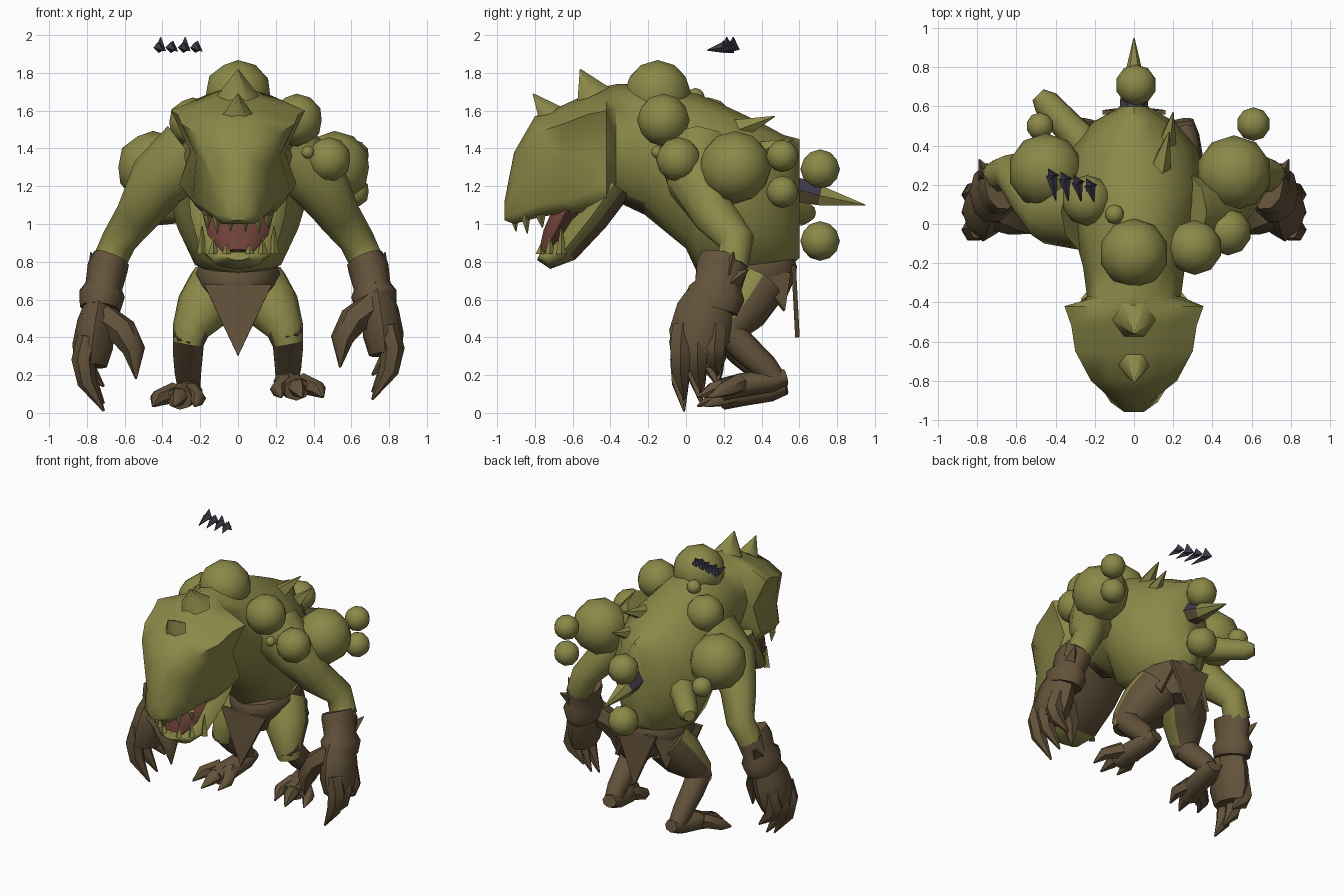
import bpy
import bmesh
from math import cos, sin, tau, radians
from mathutils import Vector, Matrix

cube = bpy.data.objects.get("Cube")
if cube:
    bpy.data.objects.remove(cube)


def material(name, color):
    mat = bpy.data.materials.new(name)
    mat.use_nodes = True
    mat.diffuse_color = (*color, 1)
    mat.node_tree.nodes["Principled BSDF"].inputs["Base Color"].default_value = (*color, 1)
    return mat


GREEN = material("olive skin", (.26, .25, .065))
BROWN = material("brown hide", (.125, .085, .043))
RED = material("mouth red", (.16, .055, .042))
DARK = material("dark purple", (.05, .045, .07))


def finish(name, bm, mats, rule=None, angle=55):
    bmesh.ops.recalc_face_normals(bm, faces=bm.faces[:])
    if rule:
        for face in bm.faces:
            face.material_index = rule(face.calc_center_median(), face.normal)
    mesh = bpy.data.meshes.new(name)
    bm.to_mesh(mesh)
    bm.free()
    obj = bpy.data.objects.new(name, mesh)
    bpy.context.collection.objects.link(obj)
    for mat in mats:
        mesh.materials.append(mat)
    bpy.ops.object.select_all(action='DESELECT')
    obj.select_set(True)
    bpy.context.view_layer.objects.active = obj
    bpy.ops.object.shade_smooth_by_angle(angle=radians(angle))
    return obj


def loft(name, rings, mats, rule=None):
    """Skin a list of point rings and cap both ends."""
    bm = bmesh.new()
    loops = [[bm.verts.new(p) for p in ring] for ring in rings]
    n = len(loops[0])
    for a, b in zip(loops, loops[1:]):
        for i in range(n):
            j = (i + 1) % n
            bm.faces.new((a[i], a[j], b[j], b[i]))
    bm.faces.new(loops[0])
    bm.faces.new(loops[-1])
    return finish(name, bm, mats, rule)


def tube(name, points, mats, sides=8, flat=(1, 1), rule=None):
    """Tapered tube through (x, y, z, radius) points."""
    centers = [Vector(p[:3]) for p in points]
    rings = []
    for i, c in enumerate(centers):
        t = (centers[min(i + 1, len(centers) - 1)] - centers[max(i - 1, 0)]).normalized()
        ref = Vector((0, 1, 0)) if abs(t.x) > .85 else Vector((1, 0, 0))
        u = (ref - t * ref.dot(t)).normalized()
        v = t.cross(u)
        r = points[i][3]
        rings.append([c + u * (r * flat[0] * cos(tau * k / sides))
                      + v * (r * flat[1] * sin(tau * k / sides)) for k in range(sides)])
    return loft(name, rings, mats, rule)


def spike(name, base, tip, radius, mat=GREEN, sides=5):
    return tube(name, [(*base, radius), (*tip, .003)], [mat], sides)


def ball(name, center, radius, mat=GREEN, scale=(1, 1, 1)):
    bm = bmesh.new()
    bmesh.ops.create_icosphere(bm, subdivisions=2, radius=radius,
                               matrix=Matrix.Translation(center) @ Matrix.Diagonal((*scale, 1)))
    return finish(name, bm, [mat])


def flap(name, a, b, tip):
    """Thin triangular piece of hide."""
    bm = bmesh.new()
    pts = [Vector(p) for p in (a, b, tip)]
    n = (pts[1] - pts[0]).cross(pts[2] - pts[0]).normalized() * .012
    front, back = [[bm.verts.new(p + o) for p in pts] for o in (n, -n)]
    bm.faces.new(front)
    bm.faces.new(back)
    for i in range(3):
        j = (i + 1) % 3
        bm.faces.new((front[i], front[j], back[j], back[i]))
    return finish(name, bm, [BROWN])


def mirrored_ring(y, side):
    return [(x, y, z) for x, z in side] + [(-x, y, z) for x, z in reversed(side[1:-1])]


# Head sections: y, top, brow x z, hollow x z, cheek x z, bottom
rings = []
for y, top, bx, bz, hx, hz, cx, cz, bot in [
        (-.96, 1.12, .03, 1.1, .05, 1.07, .05, 1.04, 1.02),
        (-.91, 1.38, .08, 1.33, .1, 1.18, .12, 1.05, 1.0),
        (-.8, 1.57, .22, 1.48, .17, 1.3, .19, 1.1, 1.03),
        (-.65, 1.63, .3, 1.53, .22, 1.36, .24, 1.12, 1.06),
        (-.52, 1.69, .32, 1.58, .23, 1.37, .28, 1.17, 1.06),
        (-.42, 1.73, .355, 1.6, .25, 1.38, .31, 1.21, 1.08)]:
    rings.append(mirrored_ring(y, [(0, top), (bx * .5, (top + bz) / 2 + .015), (bx, bz),
                                   (hx, hz), (cx, cz), (cx * .7, bot), (0, bot)]))

# Torso sections: y, top, bottom, half width
half = [(0, 1), (.42, .94), (.78, .8), (1, .52), (.84, .3), (.6, .09), (0, 0)]
for y, top, bot, w in [(-.37, 1.74, 1.12, .24), (-.22, 1.74, 1.05, .26), (0, 1.7, .87, .32),
                       (.06, 1.69, .74, .34), (.22, 1.62, .7, .38), (.39, 1.54, .7, .32),
                       (.52, 1.47, .74, .21), (.6, 1.45, .82, .07)]:
    rings.append(mirrored_ring(y, [(x * w, bot + z * (top - bot)) for x, z in half]))
loft("torso_and_head", rings, [GREEN, BROWN],
     lambda c, n: int(n.z < -.65 and -.42 < c.y < -.2))

# Jaw, mouth and teeth
tube("lower_jaw", [(0, -.38, 1.21, .27), (0, -.5, 1.04, .25), (0, -.64, .865, .2),
                   (0, -.73, .81, .13), (0, -.78, .83, .06)], [GREEN, BROWN], 12, (1, .38),
     lambda c, n: int(n.z < -.3 and abs(n.x) < .7 and c.y > -.6))
tube("mouth_interior", [(0, -.55, 1.1, .19), (0, -.64, 1.06, .19), (0, -.7, .94, .16),
                        (0, -.75, .85, .08)], [RED], 10, (1, .4))
for s in (1, -1):
    for x, y, z in ((.04, -.91, .96), (.11, -.85, .95), (.16, -.77, .98)):
        spike("upper_tooth", (s * x, y, 1.05), (s * x, y + .01, z), .028, sides=4)
    for x, y, z in ((.06, -.77, .89), (.13, -.72, .93), (.19, -.66, .99)):
        spike("lower_tooth", (s * x, y, .84), (s * x, y, z), .028, sides=4)

# Horns on the head and back
spike("snout_horn", (0, -.72, 1.58), (0, -.81, 1.69), .08, sides=6)
spike("crown_horn", (0, -.49, 1.68), (0, -.56, 1.82), .11, sides=6)
spike("back_spike", (.13, .28, 1.5), (.18, .47, 1.57), .06)
spike("back_spike", (.16, .38, 1.38), (.2, .57, 1.45), .06)
tube("tail_spike", [(0, .5, 1.2, .08), (0, .64, 1.17, .07), (0, .71, 1.15, .06),
                    (0, .95, 1.1, .003)], [GREEN, BROWN, DARK], 6,
     rule=lambda c, n: 0 if c.y > .7 else (2 if n.z > .3 else 1))
tube("back_finger", [(-.15, .3, 1.12, .11), (-.34, .5, 1.08, .08), (-.45, .62, 1.06, .07),
                     (-.49, .66, 1.06, .04)], [GREEN])

# Round growths as (x, y, z, radius)
for x, y, z, r in [(0, -.15, 1.69, .178), (.31, -.12, 1.55, .14), (.48, -.04, 1.34, .12),
                   (.51, .26, 1.3, .193), (.61, .51, 1.36, .086), (.61, .51, 1.17, .086),
                   (-.45, .27, 1.3, .193), (-.24, .12, 1.54, .13), (-.48, .5, 1.21, .07),
                   (-.1, .05, 1.67, .05), (.01, .71, 1.29, .105), (.01, .71, .91, .105),
                   (.37, -.15, 1.38, .035)]:
    ball("growth", (x, y, z), r)

# Hip wrap, lower at the front, and hanging hide
wrap = [(.78, .21, .26), (.74, .23, .275), (.68, .21, .265), (.56, .15, .21)]
loft("hip_wrap", [[(rx * cos(tau * k / 14), .32 + ry * sin(tau * k / 14),
                    z + .035 * sin(tau * k / 14)) for k in range(14)]
                  for z, rx, ry in wrap], [BROWN])
flap("front_loincloth", (-.18, .07, .68), (.18, .07, .68), (0, .04, .3))
flap("back_loincloth", (-.16, .57, .78), (.16, .57, .78), (0, .59, .4))
for s in (1, -1):
    flap("side_loincloth", (s * .21, .36, .74), (s * .12, .55, .74), (s * .2, .52, .54))

for s, side, lift in ((1, "left", .06), (-1, "right", 0)):
    def limb(part, points, mat, sides=8, flat=(1, 1), up=0.0, rule=None):
        mats = mat if isinstance(mat, list) else [mat]
        return tube(side + "_" + part, [(s * x, y, z + up, r) for x, y, z, r in points],
                    mats, sides, flat, rule)

    # Arm and cuff
    limb("arm", [(.25, .06, 1.36, .2), (.42, .06, 1.23, .165), (.53, .15, 1.05, .12),
                 (.63, .27, .91, .095), (.69, .24, .78, .09)], GREEN, 10)
    limb("cuff", [(.67, .2, .82, .11), (.69, .19, .77, .12), (.71, .17, .67, .11),
                  (.72, .16, .63, .135), (.73, .14, .55, .12)], BROWN, 10, (.9, 1.18))
    limb("cuff_spike", [(.75, .23, .74, .05), (.78, .25, .85, .003)], BROWN, 4)
    limb("cuff_spike", [(.75, .25, .7, .05), (.79, .33, .76, .003)], BROWN, 4)

    # Broad hand with three thick curled fingers and a thumb
    limb("palm", [(.73, .14, .6, .1), (.75, .1, .48, .14), (.77, .07, .35, .15),
                  (.78, .06, .25, .12)], BROWN, 8, (.72, 1.08), lift)
    for y, tip in ((-.02, .01), (.07, .05), (.16, .14)):
        limb("finger", [(.79, y, .4, .06), (.82, y - .01, .28, .062),
                        (.8, y - .01, .16 + tip / 2, .052), (.71, y + .01, tip, .006)],
             BROWN, 6, up=lift)
    limb("thumb", [(.72, .06, .5, .09), (.61, .02, .43, .08), (.55, 0, .33, .06),
                   (.54, 0, .18, .005)], BROWN, 6, up=lift)

    # Bent leg, green on the front of the thigh
    limb("thigh", [(.11, .37, .67, .16), (.18, .3, .56, .15), (.25, .22, .44, .1),
                   (.265, .22, .36, .08)], [GREEN, BROWN], 10,
         rule=lambda c, n: int(n.y > .25 or c.z < .4))
    limb("shin", [(.26, .2, .43, .085), (.265, .3, .32, .08), (.265, .42, .21, .07),
                  (.26, .48, .13, .06)], BROWN, up=lift / 2)
    limb("foot", [(.25, .53, .14, .05), (.26, .45, .12, .07), (.28, .3, .1, .075),
                  (.31, .19, .075, .07)], BROWN, 8, (1.05, .85), lift * .8)
    for x, y in ((.45, .12), (.34, .06), (.23, .1)):
        limb("toe", [(.29 + (x - .33) / 3, .28, .11, .055), (x - .02, y + .08, .075, .042),
                     (x, y, .035, .006)], BROWN, 6, up=lift * .8)

# Floating row of dark shards
for i in range(4):
    x, y = -.42 + i * .065, .25 - i * .017
    spike("floating_shard", (x, y, 1.92), (x + .01, y, 1.99 - .02 * (i % 2)), .04, DARK, 3)
    spike("floating_shard", (x, y, 1.935), (x + .02, y - .13 + .015 * i, 1.92), .03, DARK, 4)
